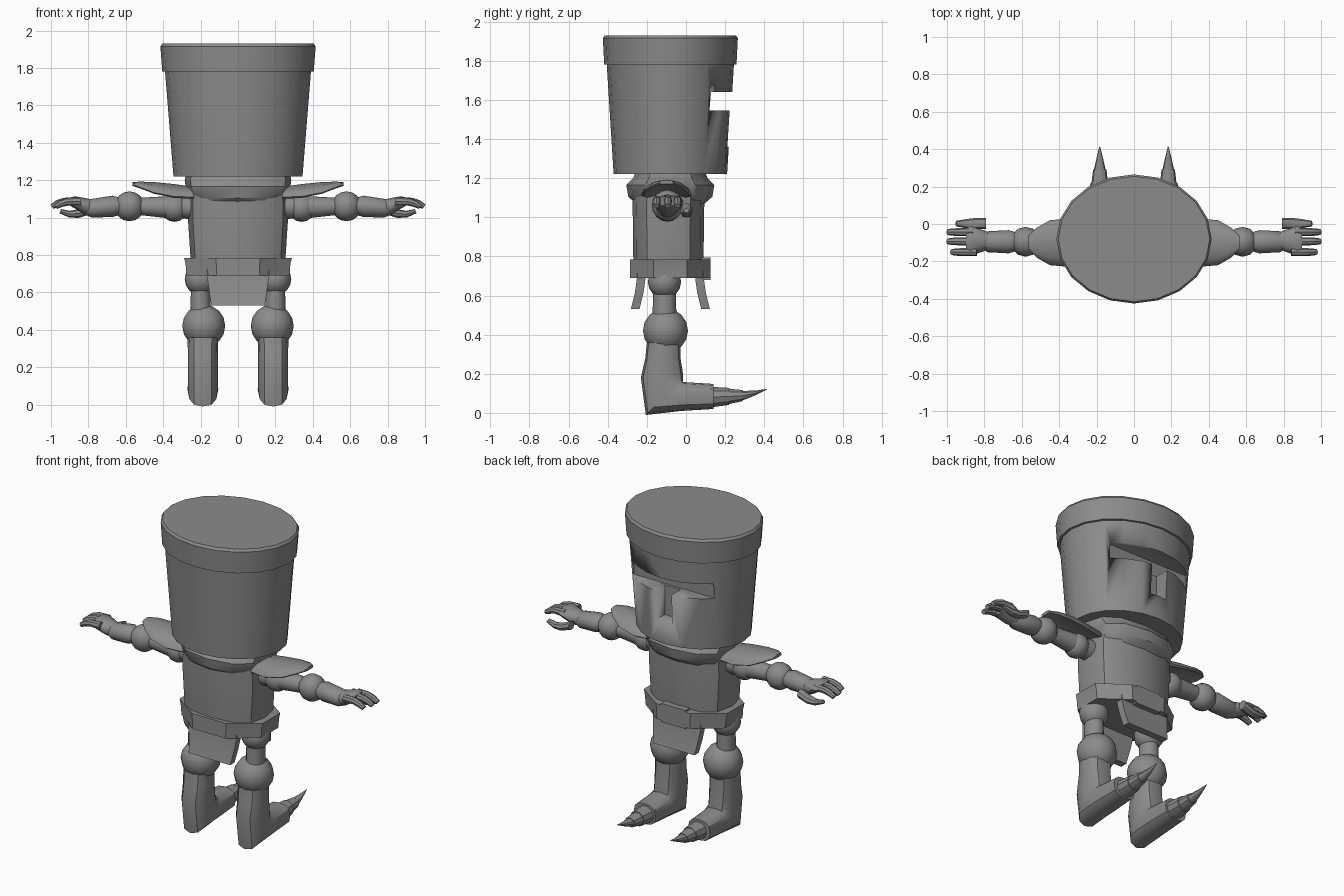
import bpy, bmesh, math
from mathutils import Vector, Matrix

cube = bpy.data.objects.get("Cube")
if cube:
    bpy.data.objects.remove(cube)

grey = bpy.data.materials.new("plain grey")
grey.use_nodes = True
grey.diffuse_color = (0.26, 0.26, 0.26, 1)
grey.node_tree.nodes["Principled BSDF"].inputs["Base Color"].default_value = grey.diffuse_color


def finish(bm, name, mirror=False, angle=35, arm=False):
    """Turn a bmesh into a shaded, optionally mirrored object."""
    if arm:  # arm parts are built along +y, then turned to +x
        bm.transform(Matrix.Rotation(-math.pi / 2, 4, 'Z'))
    bmesh.ops.recalc_face_normals(bm, faces=bm.faces)
    mesh = bpy.data.meshes.new(name)
    bm.to_mesh(mesh)
    bm.free()
    mesh.materials.append(grey)
    obj = bpy.data.objects.new(name, mesh)
    bpy.context.collection.objects.link(obj)
    bpy.ops.object.select_all(action='DESELECT')
    obj.select_set(True)
    bpy.context.view_layer.objects.active = obj
    bpy.ops.object.shade_smooth_by_angle(angle=math.radians(angle))
    if mirror:
        mod = obj.modifiers.new("mirror", 'MIRROR')
        mod.use_mirror_merge = False
    return obj


def tube(name, stations, x=0, n=12, power=2, flat=False, arch=0, **opts):
    """Loft rings given as (y, z, tilt, half width, half depth)."""
    bm = bmesh.new()
    rings = []
    grow = 1 / math.cos(math.pi / n) if flat else 1
    for y, z, tilt, rx, rv in stations:
        t = math.radians(tilt)
        ring = []
        for i in range(n):
            a = 2 * math.pi * (i + 0.5 * flat) / n
            c, s = (math.copysign(abs(f(a)) ** (2 / power), f(a)) * grow
                    for f in (math.cos, math.sin))
            u, v = c * rx, s * rv
            ring.append(bm.verts.new((x + u, y + v * math.cos(t),
                                      z + v * math.sin(t) - arch * u * u)))
        rings.append(ring)
    for a, b in zip(rings, rings[1:]):
        for i in range(n):
            j = (i + 1) % n
            bm.faces.new((a[i], a[j], b[j], b[i]))
    bm.faces.new(rings[0])
    bm.faces.new(rings[-1])
    return finish(bm, name, **opts)


def ball(name, centre, radius, **opts):
    bm = bmesh.new()
    bmesh.ops.create_uvsphere(bm, u_segments=12, v_segments=8, radius=radius,
                              matrix=Matrix.Translation(centre))
    return finish(bm, name, **opts)


def box(name, low, high):
    low, high = Vector(low), Vector(high)
    bm = bmesh.new()
    bmesh.ops.create_cube(bm, size=1, matrix=Matrix.Translation((low + high) / 2)
                          @ Matrix.Diagonal((*(high - low), 1)))
    return finish(bm, name)


MID = -0.08

# Bucket helmet with a stepped rim and a T shaped visor slot
helmet = tube("helmet", [(MID, 1.22, 0, .345, .29), (MID, 1.78, 0, .39, .325),
                         (MID, 1.78, 0, .405, .338), (MID, 1.915, 0, .415, .345),
                         (MID, 1.93, 0, .405, .335)], n=20)
for name, low, high in (("visor_cutter", (-.28, .115, 1.545), (.28, .5, 1.64)),
                        ("nose_cutter", (-.055, .13, 1.36), (.055, .5, 1.6))):
    cutter = box(name, low, high)
    cutter.hide_render = True
    cutter.hide_set(True)
    cutter.display_type = 'WIRE'
    mod = helmet.modifiers.new(name, 'BOOLEAN')
    mod.operation = 'DIFFERENCE'
    mod.solver = 'EXACT'
    mod.object = cutter
    bpy.context.view_layer.objects.active = helmet
    bpy.ops.object.modifier_apply(modifier=mod.name)
    bpy.data.objects.remove(cutter)

# Body, collar and belt
tube("torso", [(MID - .01, .74, 0, .25, .175), (MID - .01, .8, 0, .255, .18),
               (MID - .01, 1.0, 0, .268, .182), (MID - .01, 1.12, 0, .265, .185)],
     n=12, power=2.8)
tube("collar", [(MID, 1.07, 0, .24, .175), (MID, 1.105, 0, .26, .215),
                (MID, 1.165, 0, .28, .225), (MID, 1.2, 0, .285, .19),
                (MID, 1.225, 0, .28, .18)], n=12, power=2.5)
tube("belt", [(MID, .69, 0, .275, .205), (MID, .75, 0, .28, .205),
              (MID, .785, 0, .288, .205)], n=8, flat=True)
box("belt_buckle", (-.085, .07, .68), (.085, .125, .795))

# Hanging cloth flaps in front and behind
for name, s in (("front_flap", -1), ("back_flap", 1)):
    tube(name, [(MID + s * y, z, 0, w, .022) for y, z, w in
                ((.145, .74, .165), (.15, .68, .165), (.16, .61, .155), (.18, .53, .143))],
         n=4, flat=True)

# Legs
ball("hip_joint", (.2, -.11, .67), .085, mirror=True)
tube("thigh", [(-.11, .42, 0, .058, .062), (-.11, .66, 0, .05, .058)], x=.2, mirror=True)
ball("knee", (.183, -.105, .42), .115, mirror=True)
tube("boot", [(-.115, .36, 0, .082, .085), (-.118, .28, 0, .08, .09),
              (-.123, .19, 5, .08, .108), (-.11, .085, 45, .08, .135),
              (-.02, .084, 88, .083, .074), (.14, .084, 90, .075, .064)],
     x=.188, n=12, power=2.6, mirror=True)
tube("boot_toe", [(.1, .08, 90, .062, .058), (.22, .084, 88, .05, .046),
                  (.22, .084, 88, .044, .041), (.29, .088, 85, .036, .03),
                  (.29, .088, 85, .031, .026), (.35, .1, 75, .018, .015),
                  (.415, .121, 70, .002, .002)], x=.183, n=10, mirror=True)

# Arms, built along +y
LIMB = dict(mirror=True, arm=True)
ARM = .095
ball("shoulder_joint", (ARM, .34, 1.05), .073, **LIMB)
tube("shoulder_root", [(.22, 1.055, 90, .065, .065), (.3, 1.055, 90, .06, .06)], x=ARM, **LIMB)
tube("upper_arm", [(.36, 1.055, 90, .06, .06), (.54, 1.06, 90, .045, .045)], x=ARM, **LIMB)
ball("elbow", (ARM, .58, 1.06), .08, **LIMB)
tube("forearm", [(.63, 1.06, 90, .05, .045), (.67, 1.06, 90, .062, .057),
                 (.78, 1.05, 90, .056, .05), (.82, 1.05, 90, .035, .035)], x=ARM, **LIMB)
tube("palm", [(.76, 1.052, 90, .04, .04), (.82, 1.06, 90, .062, .045),
              (.87, 1.08, 85, .078, .034), (.895, 1.082, 80, .07, .025)], x=.09, **LIMB)
for name, side in (("index_finger", .043), ("middle_finger", .093), ("last_finger", .15)):
    reach = -.02 if side > .14 else 0
    tube(name, [(.86 + reach, 1.085, 85, .022, .024), (.93 + reach, 1.085, 75, .021, .021),
                (.965 + reach, 1.075, 65, .02, .019), (.995 + reach, 1.058, 55, .016, .014)],
         x=side, n=8, **LIMB)
tube("thumb", [(.79, 1.045, 90, .03, .028), (.85, 1.022, 95, .03, .024),
               (.9, 1.018, 95, .024, .018), (.95, 1.034, 110, .015, .012)],
     x=-.002, n=8, **LIMB)

# Arched shoulder plates
tube("shoulder_plate", [(.235, 1.14, 90, .11, .024), (.34, 1.155, 90, .13, .024),
                        (.45, 1.17, 90, .12, .02), (.52, 1.177, 90, .08, .015),
                        (.565, 1.18, 90, .035, .01)],
     x=.1, n=12, power=3, arch=2.5, **LIMB)
